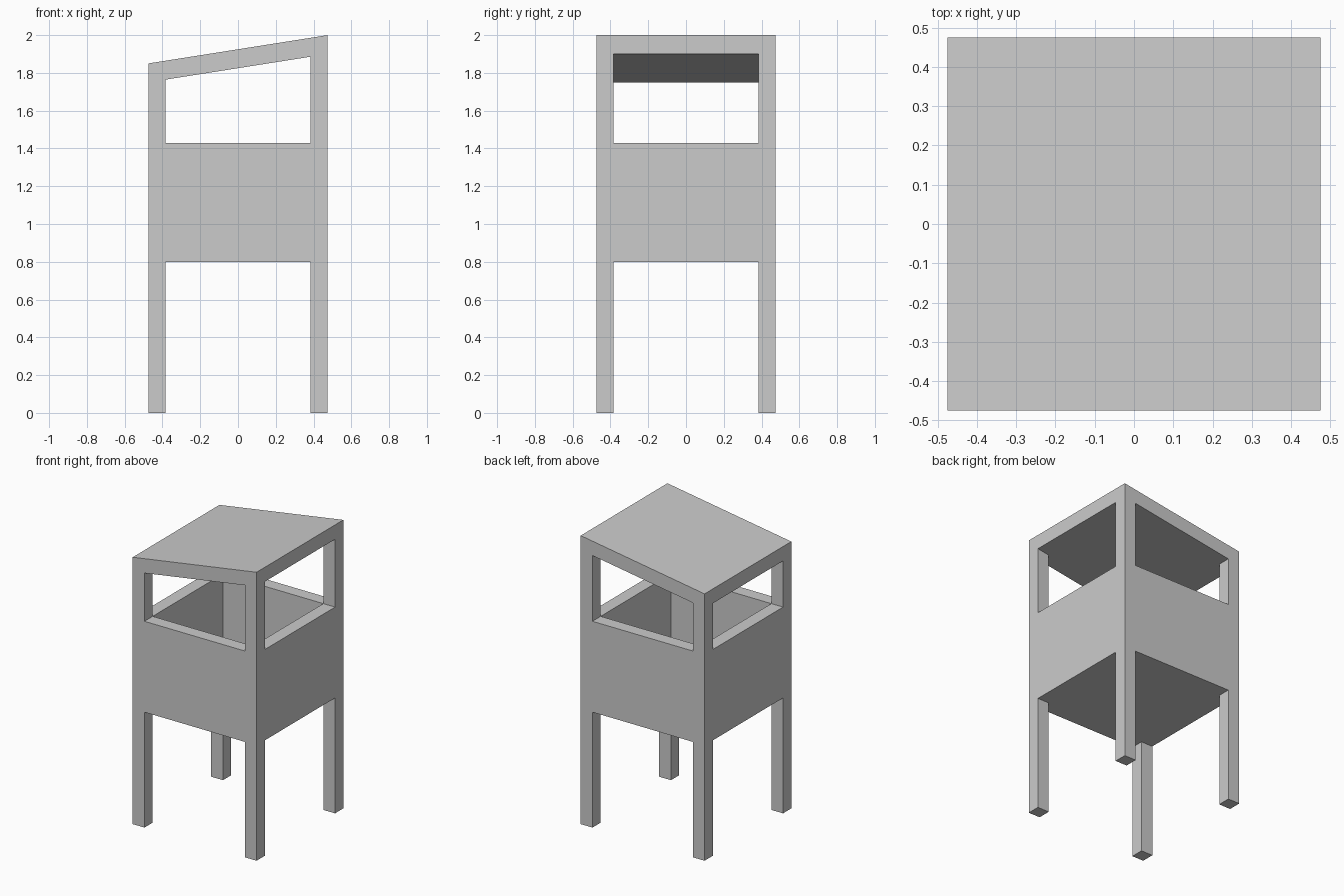
import bpy, bmesh, math

if "Cube" in bpy.data.objects:
    bpy.data.objects.remove(bpy.data.objects["Cube"])

# Raised lookout box: one watertight shell built from filled cells of a 3 x 3 x 5 layout
OUT, INN = 0.475, 0.385
PLAN = [-OUT, -INN, INN, OUT]
FLOOR_BOTTOM, FLOOR_TOP, SILL = 0.80, 0.90, 1.43
ROOF_THICK, ROOF_MID, SLOPE = 0.10, 1.925, 0.15 / 0.95


def height(level, x):
    top = ROOF_MID + SLOPE * x
    return [0.0, FLOOR_BOTTOM, FLOOR_TOP, SILL, top - ROOF_THICK, top][level]


def filled(i, j, k):
    if not (0 <= i < 3 and 0 <= j < 3 and 0 <= k < 5):
        return False
    post = i != 1 and j != 1
    centre = i == 1 and j == 1
    if k == 4 or post:          # sloped roof, corner posts
        return True
    if k == 1:                  # floor and lower walls
        return True
    return k == 2 and not centre  # walls up to the sill


bm = bmesh.new()
verts = {}


def vert(i, j, k):
    if (i, j, k) not in verts:
        verts[i, j, k] = bm.verts.new((PLAN[i], PLAN[j], height(k, PLAN[i])))
    return verts[i, j, k]


# Skin only the faces between filled and empty cells
for i in range(3):
    for j in range(3):
        for k in range(5):
            if not filled(i, j, k):
                continue
            for axis in range(3):
                for side in (0, 1):
                    n = [i, j, k]
                    n[axis] += 2 * side - 1
                    if filled(*n):
                        continue
                    a, b = (axis + 1) % 3, (axis + 2) % 3
                    loop = []
                    for da, db in ((0, 0), (1, 0), (1, 1), (0, 1)):
                        c = [i, j, k]
                        c[axis] += side
                        c[a] += da
                        c[b] += db
                        loop.append(vert(*c))
                    bm.faces.new(loop if side else loop[::-1])

# Merge flat regions so only real edges remain
bmesh.ops.dissolve_limit(bm, angle_limit=math.radians(1),
                         verts=bm.verts[:], edges=bm.edges[:])
bmesh.ops.recalc_face_normals(bm, faces=bm.faces[:])

mesh = bpy.data.meshes.new("lookout_tower")
bm.to_mesh(mesh)
bm.free()
bpy.context.collection.objects.link(bpy.data.objects.new("lookout_tower", mesh))
